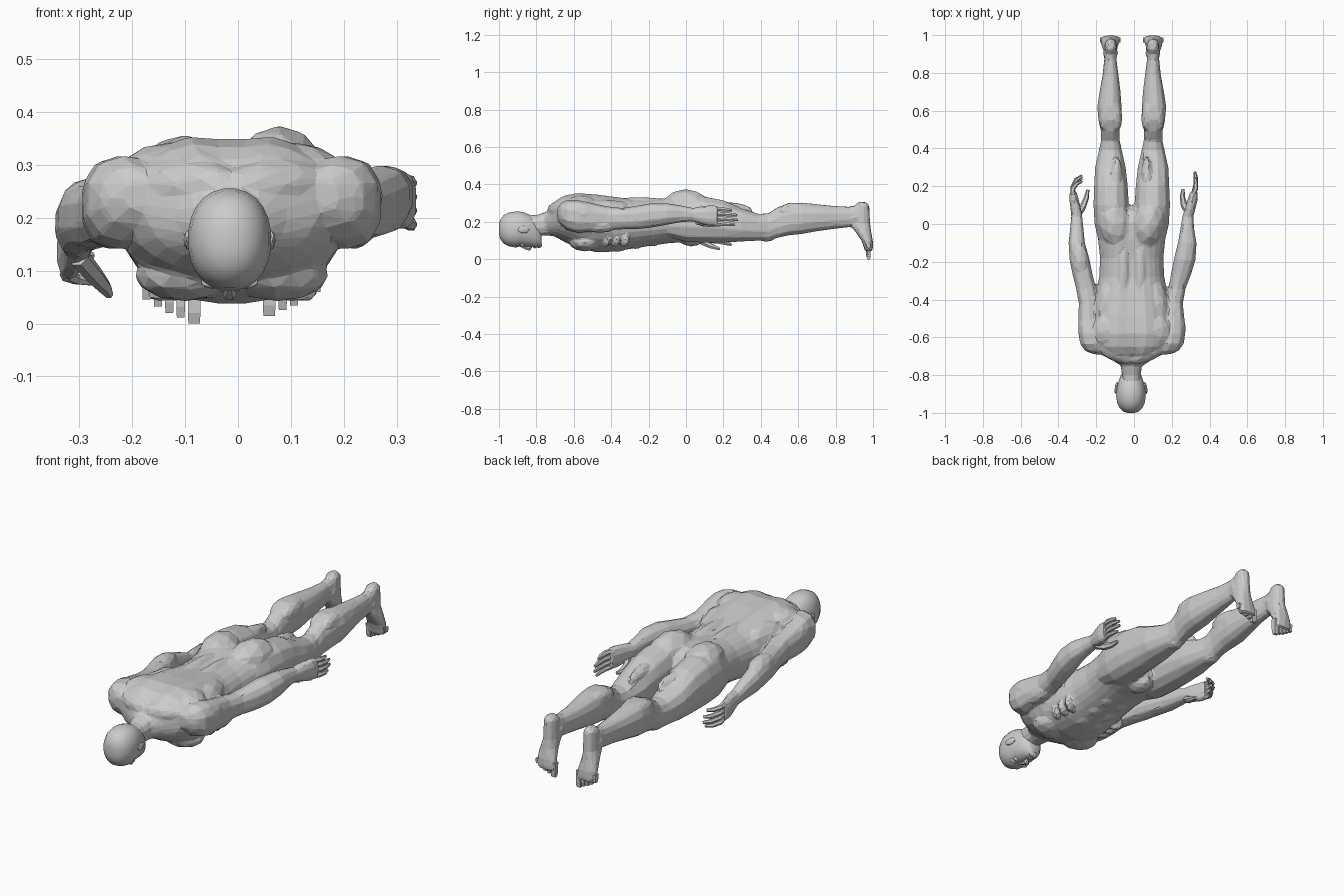
import bpy, bmesh, math
from mathutils import Vector, Matrix

MID = -0.012  # body centre line in x


def finish(name, bm, smooth=False):
    bmesh.ops.recalc_face_normals(bm, faces=bm.faces[:])
    me = bpy.data.meshes.new(name)
    bm.to_mesh(me)
    bm.free()
    for p in me.polygons:
        p.use_smooth = smooth
    ob = bpy.data.objects.new(name, me)
    bpy.context.collection.objects.link(ob)
    return ob


def bridge(bm, rings):
    """Skin a list of vertex rings and cap both ends."""
    n = len(rings[0])
    for r0, r1 in zip(rings, rings[1:]):
        for i in range(n):
            j = (i + 1) % n
            bm.faces.new((r0[i], r0[j], r1[j], r1[i]))
    bm.faces.new(rings[0])
    bm.faces.new(rings[-1])


def loft(name, secs, sides=12, axis='Y', power=0.85, groove=0.0, smooth=False):
    """Sections are (position on axis, centre x, half width, low, high)."""
    bm = bmesh.new()
    rings = []
    for t, cx, half, lo, hi in secs:
        ring = []
        for i in range(sides):
            a = 2 * math.pi * (i + 0.5) / sides
            c, s = math.cos(a), math.sin(a)
            dx = half * math.copysign(abs(c) ** power, c)
            v = (lo + hi) / 2 + (hi - lo) / 2 * math.copysign(abs(s) ** power, s)
            if s > 0:
                v -= groove * math.exp(-(dx / 0.035) ** 2)
            ring.append(bm.verts.new((cx + dx, t, v) if axis == 'Y' else (cx + dx, v, t)))
        rings.append(ring)
    bridge(bm, rings)
    return finish(name, bm, smooth)


def blob(name, loc, size, turn=0.0, sub=2, smooth=False):
    """Faceted ellipsoid, turned about z."""
    bm = bmesh.new()
    m = Matrix.Translation(loc) @ Matrix.Rotation(turn, 4, 'Z') @ Matrix.Diagonal((*size, 1))
    bmesh.ops.create_icosphere(bm, subdivisions=sub, radius=1, matrix=m)
    return finish(name, bm, smooth)


def digit(name, pts, radii, sides=6):
    """Tapered tube through points."""
    bm = bmesh.new()
    pts = [Vector(p) for p in pts]
    rings = []
    for k, p in enumerate(pts):
        q = (pts[min(k + 1, len(pts) - 1)] - pts[max(k - 1, 0)]).to_track_quat('Z', 'Y')
        rings.append([bm.verts.new(p + q @ Vector((radii[k] * math.cos(a), radii[k] * math.sin(a), 0)))
                      for a in (2 * math.pi * i / sides for i in range(sides))])
    bridge(bm, rings)
    return finish(name, bm)


def fuse(name, parts, voxel=0.007, faces=5200):
    """Melt overlapping masses into one faceted skin."""
    bm = bmesh.new()
    for ob in parts:
        bm.from_mesh(ob.data)
        bpy.data.objects.remove(ob)
    ob = finish(name, bm)
    rm = ob.modifiers.new("skin", 'REMESH')
    rm.mode, rm.voxel_size = 'VOXEL', voxel
    sm = ob.modifiers.new("soften", 'SMOOTH')
    sm.factor, sm.iterations = 0.5, 5
    dg = bpy.context.evaluated_depsgraph_get()
    count = len(ob.evaluated_get(dg).data.polygons) * 2
    ob.modifiers.new("facets", 'DECIMATE').ratio = min(1, faces / max(count, 1))
    dg = bpy.context.evaluated_depsgraph_get()
    ob.data = bpy.data.meshes.new_from_object(ob.evaluated_get(dg))
    ob.modifiers.clear()
    for p in ob.data.polygons:
        p.use_smooth = False


# Head
loft("head", [(y, -0.016, h, lo, hi) for y, h, lo, hi in [
    (-1.0, .018, .135, .185), (-.993, .040, .108, .212), (-.975, .060, .083, .236), (-.945, .074, .068, .251),
    (-.91, .079, .062, .256), (-.885, .077, .069, .255), (-.86, .073, .066, .249), (-.835, .067, .066, .238),
    (-.81, .058, .063, .222), (-.785, .046, .064, .195), (-.772, .030, .070, .150)]],
    sides=24, power=0.92, smooth=True)
digit("nose", [(-.016, -.885, .072), (-.016, -.86, .062), (-.016, -.838, .057), (-.016, -.828, .068)],
      [.007, .010, .014, .008])
blob("lips", (-.016, -.808, .067), (.022, .010, .009))
blob("chin", (-.016, -.785, .075), (.026, .016, .015))
for s in (-1, 1):
    blob("ear", (-.016 + s * .077, -.868, .158), (.009, .032, .019), s * .15)
    blob("eye", (-.016 + s * .031, -.875, .080), (.016, .011, .013), smooth=True)
    blob("brow", (-.016 + s * .031, -.897, .079), (.024, .009, .013), s * -.15)

# Neck and torso
body = [
    loft("neck", [(-.86, -.014, .046, .135, .235), (-.80, -.014, .050, .125, .238),
                  (-.75, -.014, .058, .125, .254), (-.68, -.012, .085, .12, .30)], sides=12),
    loft("torso", [(y, MID, h, lo, hi) for y, h, lo, hi in [
        (-.755, .05, .14, .252), (-.72, .105, .13, .285), (-.69, .165, .115, .325), (-.65, .205, .092, .348),
        (-.58, .222, .060, .362), (-.48, .212, .037, .355), (-.38, .192, .040, .342), (-.28, .173, .058, .328),
        (-.18, .168, .073, .327), (-.08, .179, .087, .338), (.01, .187, .090, .338), (.07, .16, .10, .31),
        (.10, .09, .13, .26)]], sides=28, power=0.95, groove=.022),
    blob("pelvis_front", (MID, .03, .11), (.05, .07, .042))]
for s in (-1, 1):
    # Muscle masses of the back, chest and belly
    body += [
        blob("shoulder_blade", (MID + s * .125, -.56, .292), (.080, .095, .050), s * .35),
        blob("trapezius", (MID + s * .09, -.675, .262), (.125, .050, .050), s * .42),
        blob("back_muscle", (MID + s * .135, -.42, .245), (.062, .16, .075), s * .2),
        blob("spine_muscle", (MID + s * .045, -.25, .298), (.035, .20, .034)),
        blob("chest_muscle", (MID + s * .088, -.54, .092), (.098, .085, .050), s * .25),
        blob("buttock", (MID + s * .090, .0, .275), (.090, .135, .091 + s * .009), s * -.2)]
    body += [blob("belly_muscle", (MID + s * .038, y, .065 + .014 * k), (.036, .045, .024))
             for k, y in enumerate((-.36, -.27, -.18))]
    body += [blob("rib_muscle", (MID + s * .140, y, .108), (.045, .022, .045), s * .4)
             for y in (-.43, -.38, -.33)]

    # Legs
    cx = MID + s * .112
    body += [loft("leg", [(y, MID + s * d, h, lo, hi) for y, d, h, lo, hi in [
        (-.10, .105, .07, .12, .29), (0, .105, .094, .09, .33), (.10, .109, .096, .086, .337),
        (.20, .110, .091, .086, .318), (.30, .113, .083, .093, .272), (.39, .113, .062, .098, .244),
        (.44, .113, .051, .098, .247), (.49, .114, .050, .113, .280), (.55, .117, .061, .126, .304),
        (.62, .118, .066, .133, .305), (.70, .115, .057, .148, .296), (.79, .112, .043, .161, .286),
        (.87, .113, .033, .170, .282), (.92, .113, .032, .178, .290)]], sides=12),
        blob("outer_thigh", (MID + s * .155, .16, .19), (.044, .17, .075), s * .08),
        blob("hamstring", (MID + s * .085, .20, .262), (.036, .16, .045), s * .05),
        blob("kneecap", (cx, .43, .115), (.035, .045, .022))]
    body += [blob("calf", (cx + d * .027, .585, .257), (.034, .095, .047), d * .1) for d in (-1, 1)]

    # Feet, toes pointing down
    body.append(loft("foot", [
        (.306, cx, .018, .920, .965), (.288, cx, .031, .902, .980), (.24, cx, .034, .878, .983),
        (.19, cx, .036, .870, .986), (.15, cx + s * .004, .042, .903, .990),
        (.10, cx + s * .003, .051, .938, .999), (.065, cx, .053, .950, 1.0),
        (.043, cx - s * .003, .049, .955, .997)], sides=10, axis='Z'))
    body += [blob("ankle_bone", (cx + d * .029, .905, .222), (.011, .018, .018)) for d in (-1, 1)]
    for k in range(5):
        x = cx + s * (-.041 + .0215 * k + (.004 if k else 0))
        tip = (.0, .012, .020, .032, .046)[k] + (.014 if s > 0 else 0)
        r = .017 if k == 0 else .0115
        loft("toe", [(.085, x, r, .955, .993), (tip + .02, x, r, .958, .992), (tip, x, r * .9, .966, .988)],
             sides=4, axis='Z', power=1)

# Arms: the two are posed a little differently
body.append(loft("right_arm", [
    (-.69, .160, .030, .215, .275), (-.67, .178, .060, .185, .300), (-.635, .192, .074, .155, .318),
    (-.58, .205, .069, .14, .318), (-.51, .213, .057, .145, .303), (-.42, .212, .048, .155, .283),
    (-.34, .228, .047, .160, .275), (-.27, .248, .055, .160, .285), (-.19, .268, .060, .168, .300),
    (-.10, .282, .051, .185, .300), (-.02, .282, .037, .198, .287), (.04, .285, .030, .201, .274),
    (.08, .297, .029, .188, .284), (.13, .311, .028, .176, .290), (.17, .317, .020, .178, .286)], sides=10))
body.append(loft("left_arm", [
    (-.69, -.182, .030, .215, .275), (-.67, -.200, .060, .185, .300), (-.635, -.214, .074, .155, .318),
    (-.58, -.226, .070, .14, .318), (-.51, -.238, .059, .140, .298), (-.42, -.240, .054, .145, .280),
    (-.34, -.254, .055, .145, .268), (-.27, -.272, .055, .140, .268), (-.19, -.288, .055, .138, .262),
    (-.10, -.303, .045, .128, .247), (-.02, -.303, .036, .123, .217), (.04, -.303, .030, .118, .190),
    (.08, -.308, .029, .098, .192), (.13, -.318, .026, .083, .188), (.17, -.322, .019, .083, .184)], sides=10))
for s, x in ((-1, -.248), (1, .225)):
    body += [blob("deltoid", (x, -.575, .24), (.048, .11, .068), s * -.12),
             blob("upper_arm_muscle", (x - s * .005, -.46, .185), (.042, .10, .045)),
             blob("forearm_muscle", (x + s * .038, -.20, .225), (.050, .11, .050), s * -.1)]

# Fingers and thumbs
for k in range(4):
    ln = (.095, .112, .108, .080)[k]
    zr, zl = .192 + .026 * k, .098 + .025 * k
    rad = [.013, .013, .011, .007]
    digit("right_finger", [(.314, .155, zr), (.326, .155 + ln * .4, zr - .002), (.328, .155 + ln * .8, zr - .006),
                           (.322, .165 + ln, zr - .008)], rad)
    digit("left_finger", [(-.322, .155, zl), (-.325, .155 + ln * .35, zl - .006), (-.305, .155 + ln * .72, zl - .014),
                          (-.275, .15 + ln * .95, zl - .020)], rad)
digit("right_thumb", [(.290, .06, .205), (.265, .10, .190), (.256, .145, .185), (.260, .185, .183)],
      [.020, .018, .014, .008])
digit("left_thumb", [(-.300, .05, .125), (-.272, .09, .092), (-.253, .135, .070), (-.244, .18, .055)],
      [.020, .018, .014, .008])

fuse("body", body)
